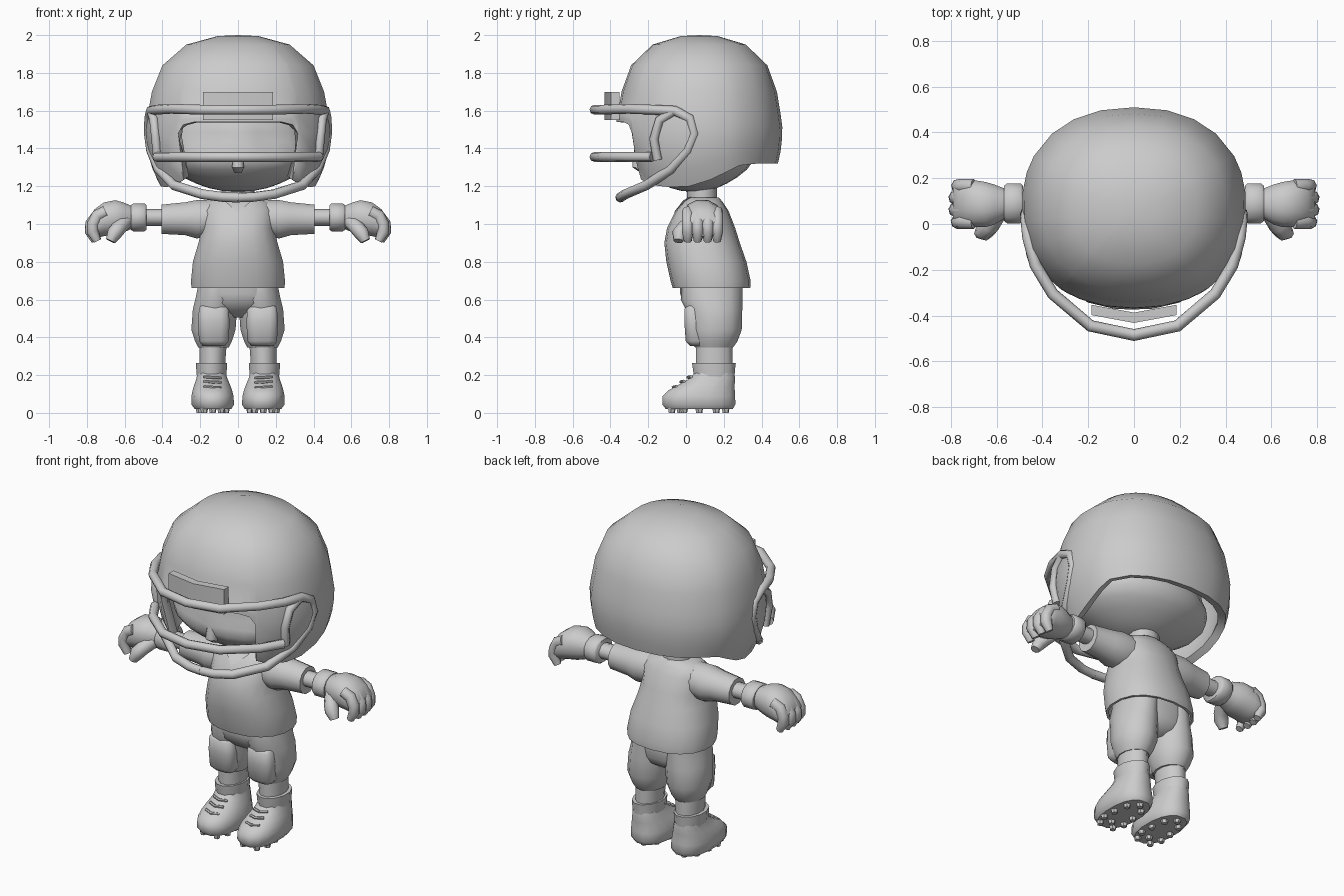
import bpy, bmesh, math
from mathutils import Vector

grey = bpy.data.materials.new("plain grey")
grey.diffuse_color = (0.6, 0.6, 0.6, 1)


def finish(name, bm, mirror=False, thick=0):
    """Turn a bmesh into a named object, optionally mirrored and thickened."""
    bmesh.ops.remove_doubles(bm, verts=bm.verts, dist=0.0005)
    bmesh.ops.recalc_face_normals(bm, faces=bm.faces)
    me = bpy.data.meshes.new(name)
    bm.to_mesh(me)
    bm.free()
    me.materials.append(grey)
    ob = bpy.data.objects.new(name, me)
    bpy.context.collection.objects.link(ob)
    if thick:
        m = ob.modifiers.new("thickness", 'SOLIDIFY')
        m.thickness, m.offset = thick, -1
    if mirror:
        m = ob.modifiers.new("mirror", 'MIRROR')
        m.use_mirror_merge = False
    return ob


def skin(bm, rows, caps=(True, True), closed=True):
    """Bridge rows of points with quads."""
    vs = [[bm.verts.new(p) for p in r] for r in rows]
    n = len(vs[0])
    for a, b in zip(vs, vs[1:]):
        for i in range(n if closed else n - 1):
            j = (i + 1) % n
            bm.faces.new((a[i], a[j], b[j], b[i]))
    if caps[0]:
        bm.faces.new(vs[0])
    if caps[1]:
        bm.faces.new(vs[-1])


def spow(v, p):
    return math.copysign(abs(v) ** p, v)


def loft(name, rings, axis='Z', sides=14, power=1.0, caps=(True, True), **kw):
    """Rings are (position, centre_a, centre_b, radius_a, radius_b)."""
    rows = []
    for t, ca, cb, ra, rb in rings:
        row = []
        for i in range(sides):
            w = math.tau * (i + 0.5) / sides
            a, b = ca + ra * spow(math.cos(w), power), cb + rb * spow(math.sin(w), power)
            row.append((a, b, t) if axis == 'Z' else (t, a, b))
        rows.append(row)
    bm = bmesh.new()
    skin(bm, rows, caps)
    return finish(name, bm, **kw)


def tube(name, paths, radius, sides=8, taper=1.0, **kw):
    """Round tubes swept along point lists."""
    bm = bmesh.new()
    for path in paths:
        pts = [Vector(p) for p in path]
        rows, prev = [], None
        for i, p in enumerate(pts):
            d = (pts[min(i + 1, len(pts) - 1)] - pts[max(i - 1, 0)]).normalized()
            u = prev if prev else d.orthogonal()
            u = (u - d * u.dot(d)).normalized()
            prev, v = u, d.cross(u)
            r = radius * (taper if i == len(pts) - 1 else 1)
            rows.append([p + r * (u * math.cos(k * math.tau / sides) + v * math.sin(k * math.tau / sides))
                         for k in range(sides)])
        skin(bm, rows)
    return finish(name, bm, **kw)


def both(half):
    """Extend a half path that starts on the centre line to both sides."""
    return [(-x, y, z) for x, y, z in half[:0:-1]] + half


# Helmet shell: dome rings, then rows reaching a lower edge that follows the angle from the front
edge = [(0, 1.54), (13, 1.54), (26, 1.54), (34, 1.525), (38, 1.48), (39.5, 1.235), (52, 1.205), (68, 1.195),
        (84, 1.2), (97, 1.235), (108, 1.275), (118, 1.31), (135, 1.32), (150, 1.32), (165, 1.32), (180, 1.32)]
cols = [(-a, z) for a, z in edge[:0:-1]] + edge[:-1]


def shell_point(a, z, r):
    w = math.radians(a)
    return (0.49 * r * spow(math.sin(w), 0.9), 0.07 - 0.44 * r * spow(math.cos(w), 0.88), z)


rows = [[shell_point(a, z, r) for a, _ in cols]
        for z, r in ((1.995, 0.22), (1.95, 0.56), (1.84, 0.82), (1.7, 0.935), (1.58, 0.98))]
for k in range(1, 5):
    row = []
    for a, low in cols:
        z = 1.58 + (low - 1.58) * k / 4
        row.append(shell_point(a, z, (1 - ((z - 1.5) / 0.5) ** 2) ** 0.39))
    rows.append(row)
bm = bmesh.new()
skin(bm, rows, (False, False))
rim = [e for e in bm.edges if e.is_boundary and all(v.co.z > 1.99 for v in e.verts)]
for v in bmesh.ops.extrude_edge_only(bm, edges=rim)['geom']:
    if isinstance(v, bmesh.types.BMVert):
        v.co = (0, 0.07, 2.0)
finish("helmet_shell", bm, thick=0.045)

# Bent bumper plate above the face opening
bm = bmesh.new()
skin(bm, [[(x, y, 1.55), (x, y, 1.7), (x, y + 0.045, 1.7), (x, y + 0.045, 1.55)]
          for x, y in ((-0.185, -0.398), (0, -0.432), (0.185, -0.398))])
finish("helmet_bumper", bm)

# Face guard bars
front = [(0, -0.485, 1.605), (0.19, -0.445, 1.605), (0.355, -0.305, 1.61), (0.43, -0.18, 1.605)]
loop = front + [(0.462, -0.06, 1.60), (0.47, 0.02, 1.56), (0.472, 0.045, 1.48), (0.46, 0.01, 1.39),
                (0.42, -0.08, 1.29), (0.34, -0.21, 1.205), (0.19, -0.32, 1.158), (0.08, -0.345, 1.143),
                (0, -0.348, 1.14)]
tube("face_guard_loop", [both(loop)], 0.026)
tube("face_guard_middle_bar", [both([(x, y, 1.355) for x, y, z in front])], 0.026)
tube("face_guard_post", [[(0.425, -0.15, 1.34), (0.435, -0.17, 1.45), (0.445, -0.14, 1.55),
                          (0.46, -0.06, 1.6)]], 0.024, mirror=True)

# Head with a broad jaw, shallow eye sockets, nose and neck
bm = bmesh.new()
bmesh.ops.create_uvsphere(bm, u_segments=24, v_segments=16, radius=1)
for v in bm.verts:
    x, y, z = v.co
    if z < 0:
        k = 1 + 0.12 * math.sin(min(1, -z / 0.8) * math.pi) + 0.1 * max(0, -z - 0.4)
        x, y = x * k, y * (k if y > 0 else 1 + (k - 1) * 0.7)
    v.co = (0.385 * x, 0.04 + 0.305 * y, 1.435 + 0.265 * z)
    if y < -0.4 and 1.38 < v.co.z < 1.5 and 0.06 < abs(v.co.x) < 0.22:
        v.co.y += 0.02
finish("head", bm)
loft("nose", [(1.27, 0, -0.23, 0.02, 0.01), (1.3, 0, -0.255, 0.035, 0.03), (1.33, 0, -0.255, 0.03, 0.03),
              (1.42, 0, -0.25, 0.02, 0.015)], sides=8)
loft("neck", [(1.05, 0, 0.09, 0.09, 0.08), (1.25, 0, 0.08, 0.09, 0.08)])

# Jersey
loft("jersey_body", [(0.66, 0, 0.135, 0.25, 0.205), (0.7, 0, 0.13, 0.252, 0.212), (0.8, 0, 0.108, 0.242, 0.212),
                     (0.9, 0, 0.085, 0.212, 0.2), (0.98, 0, 0.08, 0.193, 0.18), (1.07, 0, 0.085, 0.2, 0.14),
                     (1.115, 0, 0.09, 0.17, 0.105), (1.14, 0, 0.09, 0.1, 0.085)],
     sides=18, power=0.88, caps=(False, True), thick=0.015)
loft("sleeve", [(0.13, 0.09, 1.03, 0.1, 0.1), (0.22, 0.09, 1.025, 0.108, 0.105), (0.28, 0.09, 1.028, 0.095, 0.09),
                (0.405, 0.09, 1.025, 0.08, 0.08)], 'X', sides=12, mirror=True)
bm = bmesh.new()
skin(bm, [[(-0.075, y, 1.125 + dz), (0.075, y, 1.125 + dz), (0, y - 0.05, 1.06 + dz)]
          for y, dz in ((-0.015, 0), (0.03, 0.02))])
finish("collar", bm)

# Arms and gloves
loft("forearm", [(0.38, 0.09, 1.035, 0.05, 0.045), (0.6, 0.09, 1.035, 0.05, 0.045)], 'X', 10, mirror=True)
loft("glove_cuff", [(0.485, 0.09, 1.035, 0.08, 0.068), (0.495, 0.09, 1.035, 0.09, 0.076),
                    (0.555, 0.09, 1.035, 0.09, 0.076), (0.567, 0.09, 1.035, 0.08, 0.068)], 'X', 12, mirror=True)
loft("glove_palm", [(0.56, 0.09, 1.035, 0.065, 0.062), (0.61, 0.085, 1.035, 0.09, 0.083),
                    (0.65, 0.085, 1.035, 0.102, 0.094), (0.71, 0.09, 1.025, 0.106, 0.092),
                    (0.76, 0.092, 1.0, 0.1, 0.08), (0.79, 0.092, 0.985, 0.085, 0.05)],
     'X', 12, power=0.9, mirror=True)
tube("glove_fingers", [[(0.7, y, 1.065), (0.745, y, 1.045), (0.778 - s, y, 1.0), (0.78 - s, y, 0.96),
                        (0.755 - s, y, 0.91)]
                       for y, s in ((0.165, 0.012), (0.115, 0), (0.062, 0), (0.01, 0.01))],
     0.032, taper=0.65, mirror=True)
tube("glove_thumb", [[(0.6, 0.04, 1.01), (0.63, -0.01, 0.98), (0.655, -0.035, 0.95), (0.675, -0.04, 0.91)]],
     0.04, taper=0.65, mirror=True)

# Trousers
loft("hips", [(0.505, 0, 0.15, 0.05, 0.07), (0.54, 0, 0.147, 0.13, 0.125), (0.58, 0, 0.135, 0.2, 0.152),
              (0.63, 0, 0.13, 0.212, 0.163), (0.75, 0, 0.13, 0.21, 0.165)], sides=16, power=0.8)
loft("trouser_leg", [(0.7, 0.108, 0.14, 0.1, 0.16), (0.6, 0.117, 0.135, 0.112, 0.163), (0.55, 0.122, 0.148, 0.12, 0.15),
                     (0.44, 0.13, 0.155, 0.12, 0.14), (0.38, 0.13, 0.15, 0.1, 0.123),
                     (0.345, 0.13, 0.148, 0.082, 0.1)], sides=14, mirror=True)
loft("knee_pad", [(0.355, 0.128, 0.07, 0.06, 0.05), (0.38, 0.128, 0.065, 0.08, 0.068),
                  (0.48, 0.128, 0.06, 0.085, 0.07), (0.55, 0.128, 0.055, 0.08, 0.065),
                  (0.57, 0.127, 0.06, 0.07, 0.05)], sides=12, power=0.55, mirror=True)
loft("lower_leg", [(0.18, 0.135, 0.15, 0.07, 0.1), (0.27, 0.135, 0.15, 0.07, 0.1),
                   (0.37, 0.132, 0.148, 0.075, 0.1)], sides=12, mirror=True)

# Boots: ankle cuff, body, laces and studs
loft("boot_cuff", [(0.185, 0.14, 0.15, 0.08, 0.11), (0.235, 0.14, 0.148, 0.084, 0.116),
                   (0.265, 0.14, 0.148, 0.085, 0.12)], sides=12, mirror=True)
loft("boot", [(0.02, 0.132, 0.07, 0.098, 0.18), (0.045, 0.134, 0.068, 0.115, 0.197), (0.09, 0.135, 0.068, 0.113, 0.195),
              (0.12, 0.136, 0.083, 0.106, 0.178), (0.15, 0.137, 0.11, 0.096, 0.15),
              (0.18, 0.138, 0.138, 0.084, 0.124), (0.21, 0.14, 0.15, 0.076, 0.108)],
     sides=16, power=0.85, mirror=True)
tube("laces", [[(0.09, y + 0.012, z + 0.004), (0.135, y - 0.006, z + 0.006), (0.18, y + 0.012, z + 0.01)]
               for y, z in ((-0.062, 0.13), (-0.022, 0.158), (0.015, 0.182))],
     0.008, sides=6, mirror=True)
tube("studs", [[(0.134 + x, y, 0.03), (0.134 + x, y, 0)]
               for x, y in ((-0.045, -0.075), (0.045, -0.075), (-0.07, -0.01), (0.07, -0.01), (0, -0.03),
                            (-0.065, 0.07), (0.065, 0.07), (-0.05, 0.16), (0.05, 0.16), (0, 0.21))],
     0.022, sides=6, taper=0.75, mirror=True)

# Apply modifiers and shade smooth, keeping sharp edges
bpy.ops.object.select_all(action='SELECT')
bpy.context.view_layer.objects.active = bpy.data.objects["helmet_shell"]
bpy.ops.object.convert(target='MESH')
bpy.ops.object.shade_smooth_by_angle(angle=math.radians(48))
